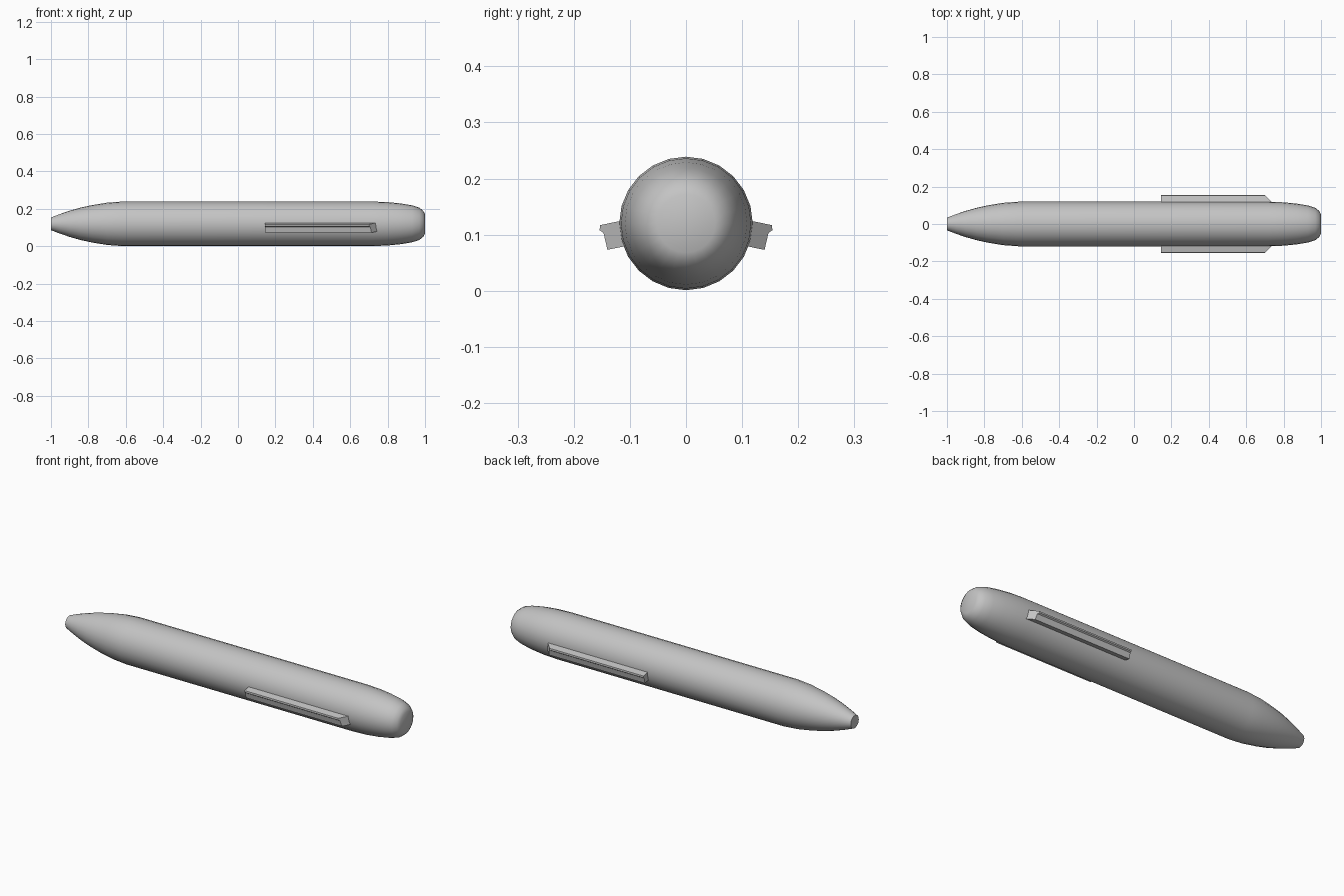
import bpy, bmesh, math

cube = bpy.data.objects.get("Cube")
if cube:
    bpy.data.objects.remove(cube, do_unlink=True)

grey = bpy.data.materials.new("plain grey")
grey.use_nodes = True
colour = (0.55, 0.55, 0.55, 1)
grey.diffuse_color = colour
grey.node_tree.nodes["Principled BSDF"].inputs["Base Color"].default_value = colour

AXIS_Z = 0.12
SIDES = 24


def add_object(name, bm):
    bmesh.ops.recalc_face_normals(bm, faces=bm.faces)
    mesh = bpy.data.meshes.new(name)
    bm.to_mesh(mesh)
    bm.free()
    mesh.materials.append(grey)
    obj = bpy.data.objects.new(name, mesh)
    bpy.context.collection.objects.link(obj)
    return obj


def loft(bm, rings):
    """Skin a list of closed vertex rings and cap both ends."""
    n = len(rings[0])
    for a, b in zip(rings, rings[1:]):
        for i in range(n):
            j = (i + 1) % n
            bm.faces.new((a[i], a[j], b[j], b[i]))
    bm.faces.new(rings[0])
    bm.faces.new(rings[-1])


# Body: pointed nose at -x, rounded blunt tail at +x, as (x, radius)
profile = [(-1, 0.034), (-0.95, 0.053), (-0.9, 0.07), (-0.84, 0.087),
           (-0.78, 0.1), (-0.7, 0.113), (-0.62, 0.119), (0.72, 0.119),
           (0.8, 0.116), (0.87, 0.109), (0.93, 0.099), (0.97, 0.086),
           (0.99, 0.07), (1, 0.052)]
bm = bmesh.new()
rings = []
for x, r in profile:
    angles = [math.tau * i / SIDES for i in range(SIDES)]
    rings.append([bm.verts.new((x, r * math.sin(a), AXIS_Z + r * math.cos(a)))
                  for a in angles])
loft(bm, rings)
body = add_object("body", bm)
bpy.context.view_layer.objects.active = body
body.select_set(True)
bpy.ops.object.shade_smooth_by_angle(angle=math.radians(40))
body.select_set(False)

# Side rails: lipped section (y, z), slanted at the tail end
section = [(0.1, 0.128), (0.153, 0.117), (0.154, 0.108), (0.147, 0.103),
           (0.14, 0.073), (0.1, 0.081)]
for name, side in (("front_rail", -1), ("back_rail", 1)):
    bm = bmesh.new()
    start = [bm.verts.new((0.145, side * y, z)) for y, z in section]
    end = [bm.verts.new((0.7 + 0.154 - y, side * y, z)) for y, z in section]
    loft(bm, [start, end])
    add_object(name, bm)
